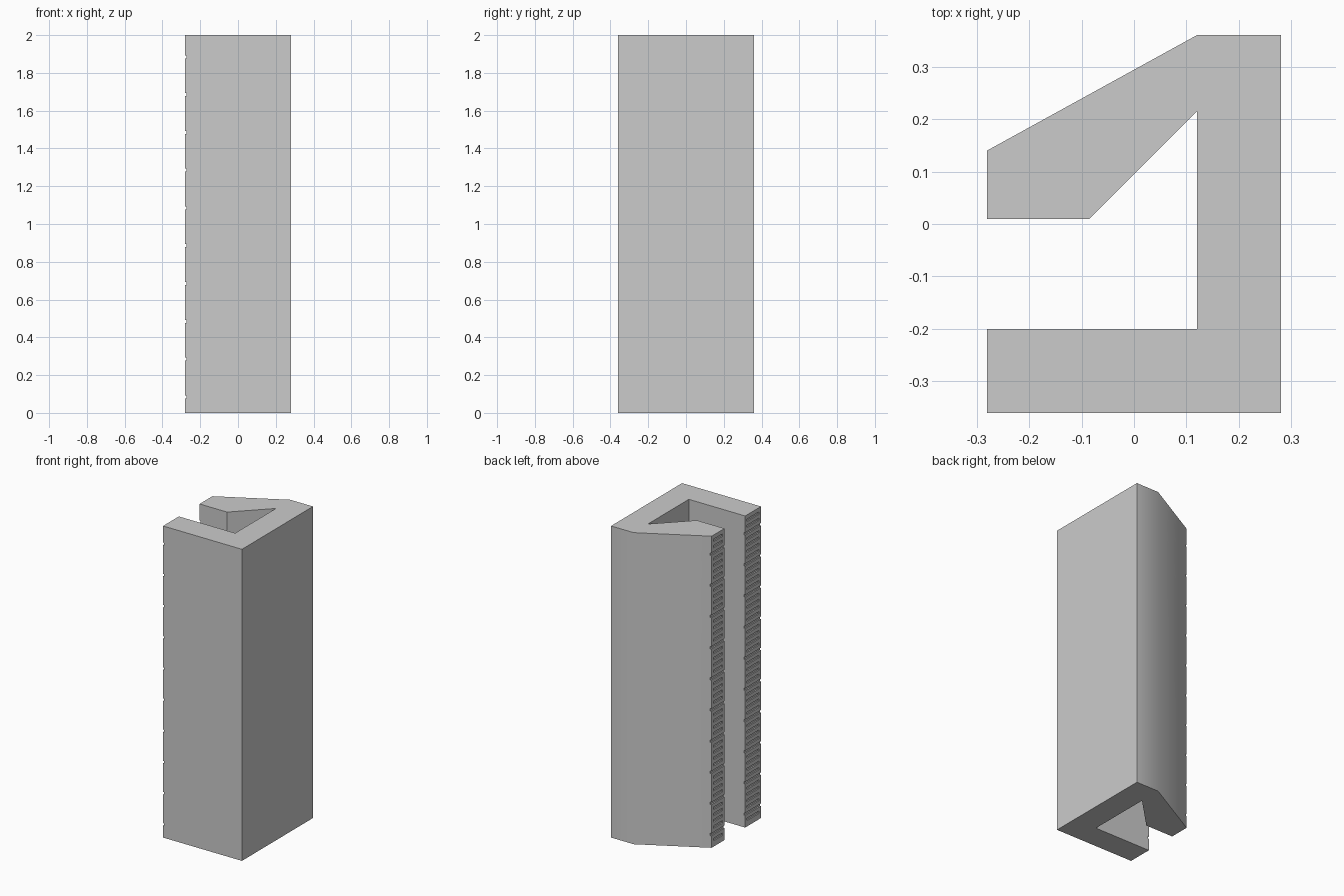
import bpy, bmesh, math
from mathutils import Matrix

cube = bpy.data.objects.get("Cube")
if cube:
    bpy.data.objects.remove(cube, do_unlink=True)

grey = bpy.data.materials.new("plain grey")
grey.use_nodes = True
colour = (0.6, 0.6, 0.6, 1)
grey.diffuse_color = colour
grey.node_tree.nodes["Principled BSDF"].inputs["Base Color"].default_value = colour

HEIGHT = 2.0
LIP_X = -0.28


def add_object(name, bm):
    bmesh.ops.recalc_face_normals(bm, faces=bm.faces[:])
    mesh = bpy.data.meshes.new(name)
    bm.to_mesh(mesh)
    bm.free()
    mesh.materials.append(grey)
    obj = bpy.data.objects.new(name, mesh)
    bpy.context.collection.objects.link(obj)
    return obj


# Hooked channel: one profile extruded upward
profile = [(LIP_X, -0.36), (0.28, -0.36), (0.28, 0.36), (0.12, 0.36),
           (LIP_X, 0.14), (LIP_X, 0.01), (-0.085, 0.01), (0.12, 0.215),
           (0.12, -0.2), (LIP_X, -0.2)]
bm = bmesh.new()
base = bm.faces.new([bm.verts.new((x, y, 0)) for x, y in profile])
top = bmesh.ops.extrude_face_region(bm, geom=[base])["geom"]
bmesh.ops.translate(bm, vec=(0, 0, HEIGHT),
                    verts=[v for v in top if isinstance(v, bmesh.types.BMVert)])
channel = add_object("hooked_channel", bm)

# Shallow grip grooves across both lips; every fifth runs edge to edge
bm = bmesh.new()


def groove(y0, y1, z):
    size = Matrix.Diagonal((0.016, y1 - y0, 0.016, 1))
    place = Matrix.Translation((LIP_X, (y0 + y1) / 2, z))
    bmesh.ops.create_cube(bm, size=1, matrix=place @ size)


for i in range(49):
    z = 0.045 + 0.04 * i
    inset = -0.02 if i % 5 == 1 else 0.02
    for low, high in ((-0.36, -0.2), (0.01, 0.14)):
        groove(low + inset, high - inset, z)
cutter = add_object("groove_cutter", bm)
cutter.hide_render = True
cutter.hide_viewport = True

cut = channel.modifiers.new("grooves", "BOOLEAN")
cut.operation = "DIFFERENCE"
cut.solver = "EXACT"
cut.object = cutter

# Apply the cut so the result is a single clean mesh
bpy.context.view_layer.update()
bpy.ops.object.select_all(action="DESELECT")
bpy.context.view_layer.objects.active = channel
channel.select_set(True)
bpy.ops.object.modifier_apply(modifier=cut.name)
bpy.data.objects.remove(cutter, do_unlink=True)
bpy.ops.object.shade_smooth_by_angle(angle=math.radians(30))
